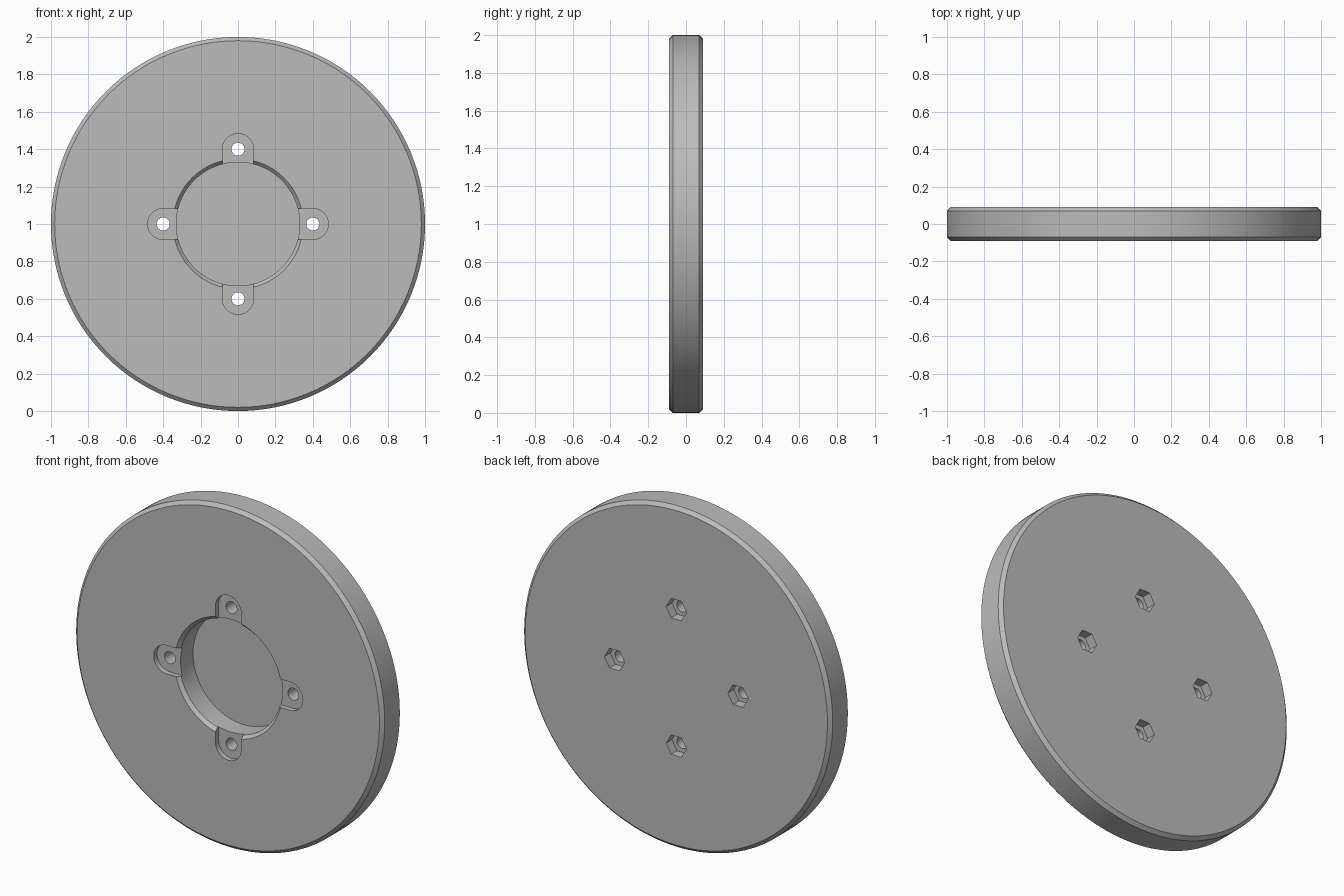
import bpy
import bmesh
import math
from mathutils import Matrix, Vector

cube = bpy.data.objects.get("Cube")
if cube:
    bpy.data.objects.remove(cube, do_unlink=True)

HALF = 0.09        # half thickness of the disc
BOLT_RADIUS = 0.4  # distance of the bolt holes from the centre
SEGMENTS = 128

grey = bpy.data.materials.new("plain grey")
grey.use_nodes = True
colour = (0.5, 0.5, 0.5, 1)
grey.diffuse_color = colour
grey.node_tree.nodes["Principled BSDF"].inputs["Base Color"].default_value = colour


def new_object(name, bm):
    bmesh.ops.recalc_face_normals(bm, faces=bm.faces)
    mesh = bpy.data.meshes.new(name)
    bm.to_mesh(mesh)
    bm.free()
    mesh.materials.append(grey)
    obj = bpy.data.objects.new(name, mesh)
    bpy.context.collection.objects.link(obj)
    return obj


def add_prism(bm, outline, y0, y1):
    """Closed prism along y from an outline of (x, z) points."""
    face = bm.faces.new([bm.verts.new((x, y0, z)) for x, z in outline])
    ext = bmesh.ops.extrude_face_region(bm, geom=[face])
    verts = [v for v in ext["geom"] if isinstance(v, bmesh.types.BMVert)]
    bmesh.ops.translate(bm, verts=verts, vec=(0, y1 - y0, 0))


def arc(cx, cz, r, count, start=0.0, sweep=math.tau, closed=True):
    steps = count if closed else count - 1
    return [(cx + r * math.cos(start + sweep * i / steps),
             cz + r * math.sin(start + sweep * i / steps)) for i in range(count)]


# Disc with chamfered rims and a blind centre recess, turned from a profile
bm = bmesh.new()
profile = [(0, HALF), (0.98, HALF), (1, HALF - 0.02), (1, 0.02 - HALF),
           (0.98, -HALF), (0.348, -HALF), (0.33, 0.02 - HALF), (0.33, 0.055), (0, 0.055)]
verts = [bm.verts.new((r, y, 0)) for r, y in profile]
edges = [bm.edges.new(pair) for pair in zip(verts, verts[1:])]
bmesh.ops.spin(bm, geom=verts + edges, cent=(0, 0, 0), axis=(0, 1, 0),
               angle=math.tau, steps=SEGMENTS, use_merge=True)
bmesh.ops.remove_doubles(bm, verts=bm.verts, dist=0.0001)
# Turn the fans at the centre into single flat faces
bmesh.ops.dissolve_limit(bm, angle_limit=0.001, verts=bm.verts, edges=bm.edges)
disc = new_object("wheel_disc", bm)
disc.location.z = 1

# Cutters: mounting slots at the front, bolt holes, hexagonal nut pockets at the back
slots, holes, pockets = bmesh.new(), bmesh.new(), bmesh.new()
slot_outline = [(0.2, -0.083)] + arc(BOLT_RADIUS, 0, 0.083, 25, -math.pi / 2, math.pi, False) + [(0.2, 0.083)]
for i in range(4):
    a = i * math.pi / 2
    cx, cz = BOLT_RADIUS * math.cos(a), BOLT_RADIUS * math.sin(a)
    turned = [(x * math.cos(a) - z * math.sin(a), x * math.sin(a) + z * math.cos(a))
              for x, z in slot_outline]
    add_prism(slots, turned, -0.2, 0.03 - HALF)
    add_prism(holes, arc(cx, cz, 0.035, 32), -0.2, 0.2)
    add_prism(pockets, arc(cx, cz, 0.066, 6), HALF - 0.055, 0.2)

for name, bm in (("slot_cutter", slots), ("hole_cutter", holes), ("pocket_cutter", pockets)):
    cutter = new_object(name, bm)
    cutter.location.z = 1
    cutter.hide_render = True
    cutter.hide_viewport = True
    cutter.display_type = 'WIRE'
    mod = disc.modifiers.new(name, 'BOOLEAN')
    mod.operation = 'DIFFERENCE'
    mod.solver = 'EXACT'
    mod.object = cutter

# Apply the cuts, then remove the cutters
bpy.context.view_layer.update()
depsgraph = bpy.context.evaluated_depsgraph_get()
cut_mesh = bpy.data.meshes.new_from_object(disc.evaluated_get(depsgraph))
disc.modifiers.clear()
disc.data = cut_mesh
for name in ("slot_cutter", "hole_cutter", "pocket_cutter"):
    bpy.data.objects.remove(bpy.data.objects[name], do_unlink=True)

# Smooth curved walls, sharp chamfers
bpy.ops.object.select_all(action='DESELECT')
disc.select_set(True)
bpy.context.view_layer.objects.active = disc
bpy.ops.object.shade_smooth_by_angle(angle=math.radians(25))
